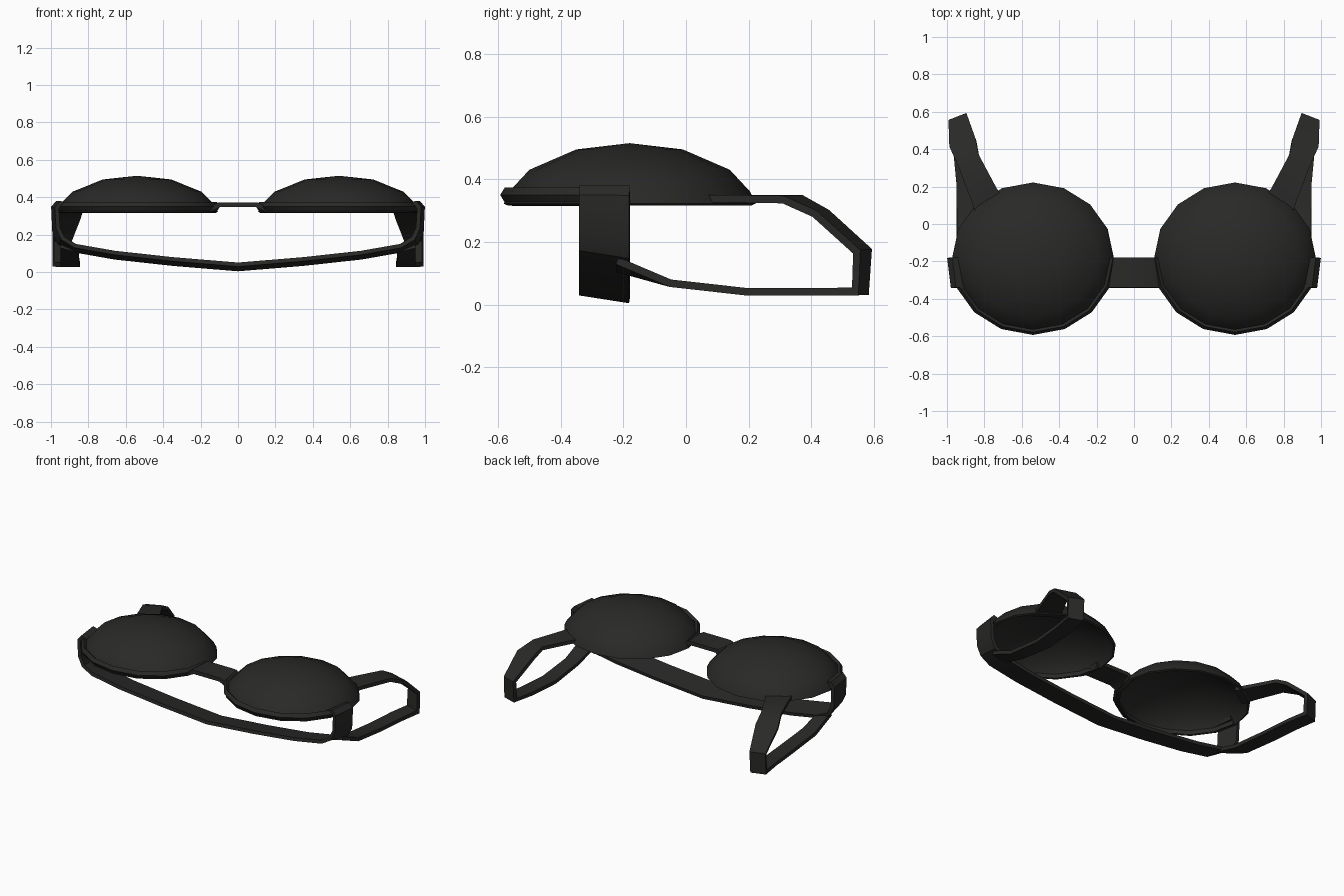
import bpy, bmesh, math

if "Cube" in bpy.data.objects:
    bpy.data.objects.remove(bpy.data.objects["Cube"])

fabric = bpy.data.materials.new("dark_fabric")
fabric.diffuse_color = (0.022, 0.022, 0.021, 1)
fabric.use_nodes = True
fabric.node_tree.nodes["Principled BSDF"].inputs["Base Color"].default_value = fabric.diffuse_color


def loft(name, sections, thickness=0, closed=False):
    """Skin a row of equal-length sections, mirror in x, thicken, shade."""
    bm = bmesh.new()
    rows = [[bm.verts.new(p) for p in s] for s in sections]
    n = len(rows[0])
    for a, b in zip(rows, rows[1:]):
        for i in range(n if closed else n - 1):
            j = (i + 1) % n
            bm.faces.new((a[i], a[j], b[j], b[i]))
    if closed and not thickness:
        bm.faces.new(rows[0])
        bm.faces.new(rows[-1])
    bmesh.ops.remove_doubles(bm, verts=bm.verts, dist=0.0005)
    bmesh.ops.recalc_face_normals(bm, faces=bm.faces)
    me = bpy.data.meshes.new(name)
    bm.to_mesh(me)
    bm.free()
    me.materials.append(fabric)
    ob = bpy.data.objects.new(name, me)
    bpy.context.collection.objects.link(ob)
    bpy.ops.object.select_all(action='DESELECT')
    bpy.context.view_layer.objects.active = ob
    ob.select_set(True)
    mirror = ob.modifiers.new("Mirror", 'MIRROR')
    mirror.use_clip = True
    mods = ["Mirror"]
    if thickness:
        sol = ob.modifiers.new("Solidify", 'SOLIDIFY')
        sol.thickness = thickness
        sol.offset = -1 if closed else 0
        sol.use_even_offset = not closed
        mods.append("Solidify")
    for m in mods:
        bpy.ops.object.modifier_apply(modifier=m)
    bpy.ops.object.shade_smooth_by_angle(angle=math.radians(32))
    return ob


CX, CY, SX = 0.54, -0.18, 1.075


def around(r, z, a):
    return (CX + SX * r * math.cos(a), CY + r * math.sin(a), z)


# Domed cups, 16 sides, open underneath
profile = [(0, .515), (.17, .495), (.32, .43), (.385, .36), (.402, .322)]
loft("cups", [[around(r, z, math.tau * i / 16) for i in range(16)]
              for r, z in profile], thickness=0.014, closed=True)

# Underwire casing round the lower half of each cup
wire = [(.378, .355), (.398, .374), (.413, .350), (.398, .325), (.375, .315)]
loft("underwires", [[around(r, z, math.pi + math.pi * i / 8) for r, z in wire]
                    for i in range(9)], closed=True)

# Bridge between the cups
bridge = [(0, .36), (.10, .36), (.15, .335)]
loft("bridge", [[(x, -.34, z), (x, -.18, z)] for x, z in bridge], 0.026)

# Chest band: down the sides and across underneath
band = [(.925, .355), (.968, .368), (.988, .345), (.982, .21), (.955, .155),
        (.87, .115), (.66, .078), (.35, .044), (0, .015)]
loft("chest_band", [[(x * (.98 if x > .9 else 1), -.34, z + (.025 if z < .3 else 0)),
                     (x, -.18, z)] for x, z in band], 0.022)

# Shoulder straps: from cup, over the shoulder and back to the band
strap = [[(.70, .13, .338), (.84, .03, .338)],
         [(.75, .22, .338), (.868, .12, .338)],
         [(.83, .37, .337), (.94, .31, .335)],
         [(.845, .45, .292), (.985, .41, .29)],
         [(.892, .582, .172), (.988, .545, .168)],
         [(.892, .572, .042), (.988, .54, .042)],
         [(.865, .43, .04), (.968, .41, .04)],
         [(.845, .20, .04), (.948, .20, .04)],
         [(.85, -.05, .068), (.948, -.05, .068)],
         [(.85, -.22, .115), (.948, -.22, .14)]]
loft("shoulder_straps", strap, 0.024)
